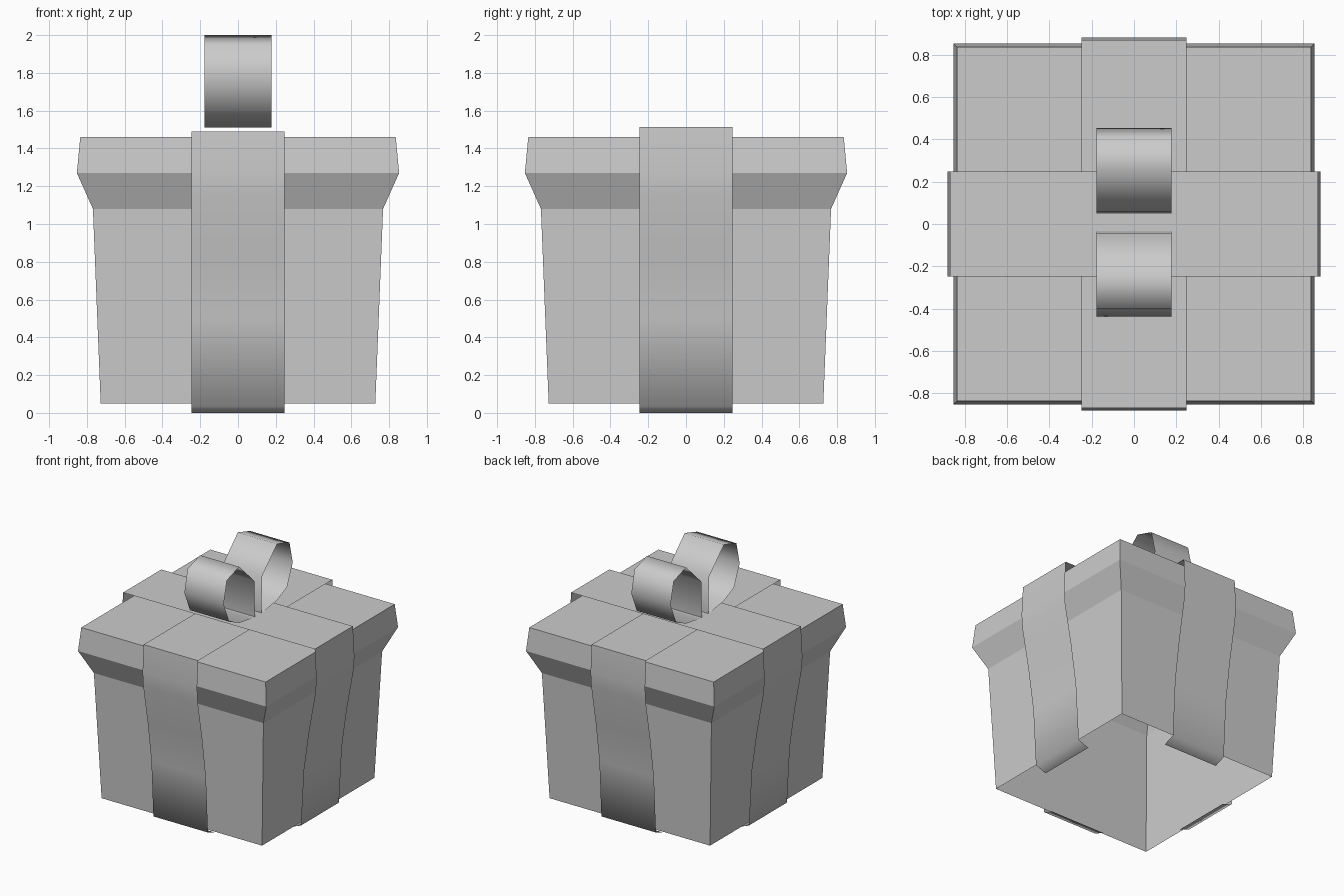
import bpy, bmesh, math

if "Cube" in bpy.data.objects:
    bpy.data.objects.remove(bpy.data.objects["Cube"])


def finish(bm, name, smooth=None):
    mesh = bpy.data.meshes.new(name)
    bm.to_mesh(mesh)
    bm.free()
    obj = bpy.data.objects.new(name, mesh)
    bpy.context.collection.objects.link(obj)
    if smooth:
        bpy.ops.object.select_all(action='DESELECT')
        obj.select_set(True)
        bpy.context.view_layer.objects.active = obj
        bpy.ops.object.shade_smooth_by_angle(angle=math.radians(smooth))
    return obj


def square_shell(name, rings, cap_top=False):
    """Loft square rings given as (half width, height)."""
    bm = bmesh.new()
    loops = [[bm.verts.new((sx * h, sy * h, z))
              for sx, sy in ((-1, -1), (1, -1), (1, 1), (-1, 1))] for h, z in rings]
    for a, b in zip(loops, loops[1:]):
        for i in range(4):
            j = (i + 1) % 4
            bm.faces.new((a[i], a[j], b[j], b[i]))
    if cap_top:
        bm.faces.new(loops[-1])
    return finish(bm, name)


def strip(name, path, half, closed=False, turn=0.0):
    """Sweep a thin sheet of width 2*half along a (y, z) path."""
    bm = bmesh.new()
    pairs = [(bm.verts.new((-half, y, z)), bm.verts.new((half, y, z))) for y, z in path]
    nxt = pairs[1:] + (pairs[:1] if closed else [])
    for (a, b), (c, d) in zip(pairs, nxt):
        bm.faces.new((a, b, d, c))
    obj = finish(bm, name, 76)
    obj.rotation_euler.z = turn
    return obj


# Box body (open underneath) and flared lid
square_shell("box_body", [(0.727, 0.05), (0.768, 1.08)])
square_shell("box_lid", [(0.768, 1.08), (0.853, 1.27), (0.835, 1.46)], cap_top=True)

# Two crossing ribbons draped over the box, tucked under at the bottom
drape = [(0.65, 0.0), (0.742, 0.035), (0.768, 0.5), (0.815, 0.83),
         (0.873, 1.15), (0.882, 1.27)]
for name, top, turn in (("ribbon_front_back", 1.49, 0),
                        ("ribbon_left_right", 1.513, math.pi / 2)):
    side = drape + [(0.868, top)]
    path = [(-y, z) for y, z in side] + side[::-1]
    strip(name, path, 0.247, turn=turn)

# Bow made of two mirrored loops
loop = [(0.042, 1.51), (0.05, 1.81), (0.245, 2.0), (0.405, 1.95),
        (0.447, 1.77), (0.375, 1.6), (0.245, 1.54)]
for name, turn in (("bow_loop_back", 0), ("bow_loop_front", math.pi)):
    bow = strip(name, loop, 0.178, closed=True, turn=turn)
    bow.location.y = 0.007
